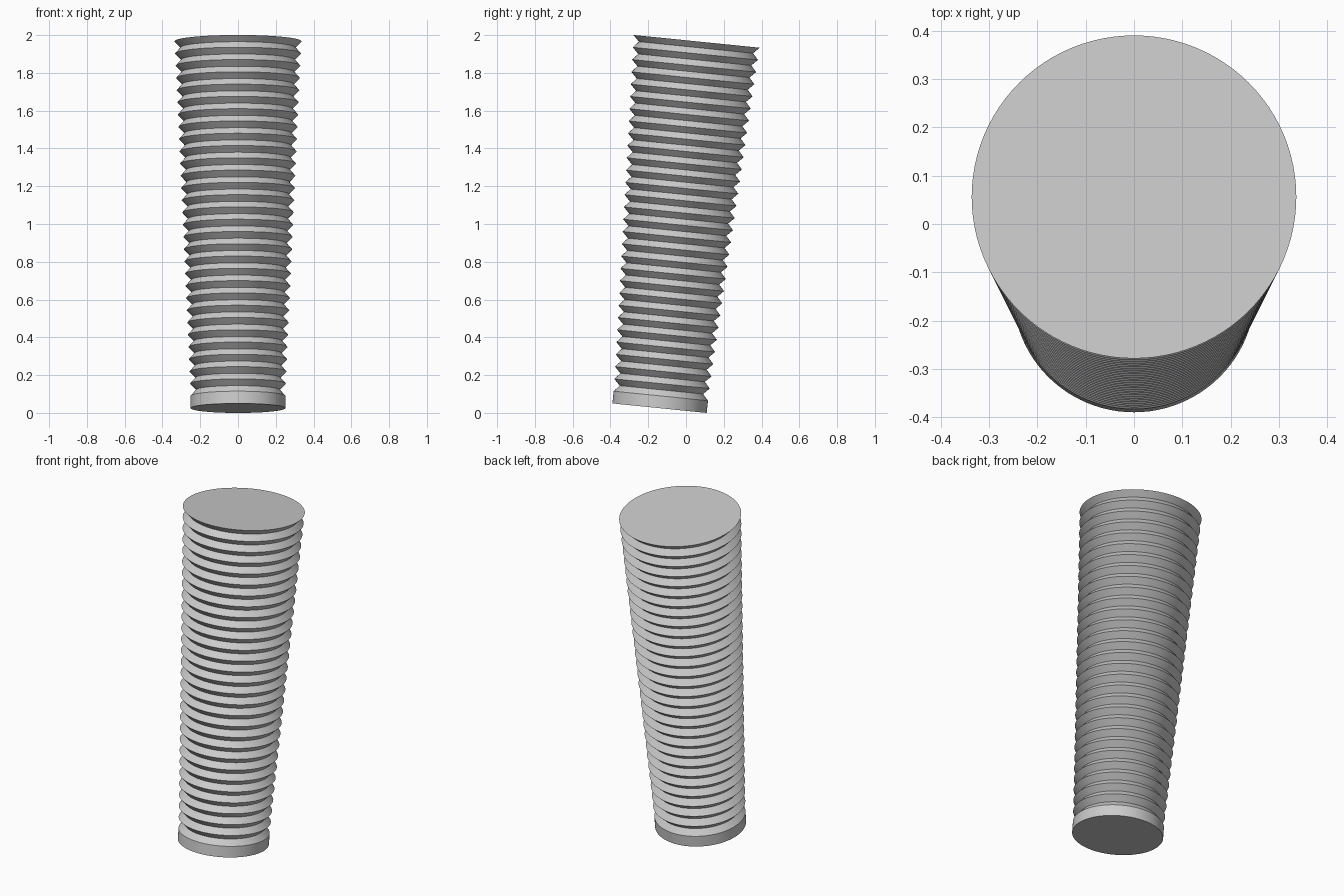
import bpy, bmesh, math
from mathutils import Matrix, Vector

cube = bpy.data.objects.get("Cube")
if cube:
    bpy.data.objects.remove(cube)

grey = bpy.data.materials.new("light_grey")
grey.use_nodes = True
grey.diffuse_color = (0.6, 0.6, 0.6, 1)
grey.node_tree.nodes["Principled BSDF"].inputs["Base Color"].default_value = (0.6, 0.6, 0.6, 1)

SEGMENTS = 96
RIDGES = 30
BASE = Vector((0, -0.14, 0.025))
TOP = Vector((0, 0.056, 1.967))
R_BASE, R_TOP, GROOVE = 0.251, 0.336, 0.032
length = (TOP - BASE).length

# Profile along the axis: plain collar, then V grooves between widening ridges
profile = [(0, R_BASE)]
for i in range(1, RIDGES + 1):
    t = (i - 1) / (RIDGES - 1)
    radius = R_BASE + (R_TOP - R_BASE) * t
    if i > 1:
        profile.append(((i - 0.5) / RIDGES * length, radius - GROOVE))
    profile.append((i / RIDGES * length, radius))

# Lathe the profile and cap both ends
bm = bmesh.new()
rings = []
for z, r in profile:
    rings.append([bm.verts.new((r * math.cos(a), r * math.sin(a), z))
                  for a in (2 * math.pi * k / SEGMENTS for k in range(SEGMENTS))])
for low, high in zip(rings, rings[1:]):
    for k in range(SEGMENTS):
        n = (k + 1) % SEGMENTS
        bm.faces.new((low[k], low[n], high[n], high[k]))
bm.faces.new(rings[0][::-1])
bm.faces.new(rings[-1])

# Lean the whole column backwards
lean = Vector((0, 0, 1)).rotation_difference(TOP - BASE).to_matrix().to_4x4()
bm.transform(Matrix.Translation(BASE) @ lean)
mesh = bpy.data.meshes.new("ridged_column")
bm.to_mesh(mesh)
bm.free()
mesh.materials.append(grey)
column = bpy.data.objects.new("ridged_column", mesh)
bpy.context.collection.objects.link(column)

bpy.context.view_layer.objects.active = column
column.select_set(True)
bpy.ops.object.shade_smooth_by_angle(angle=math.radians(30))
